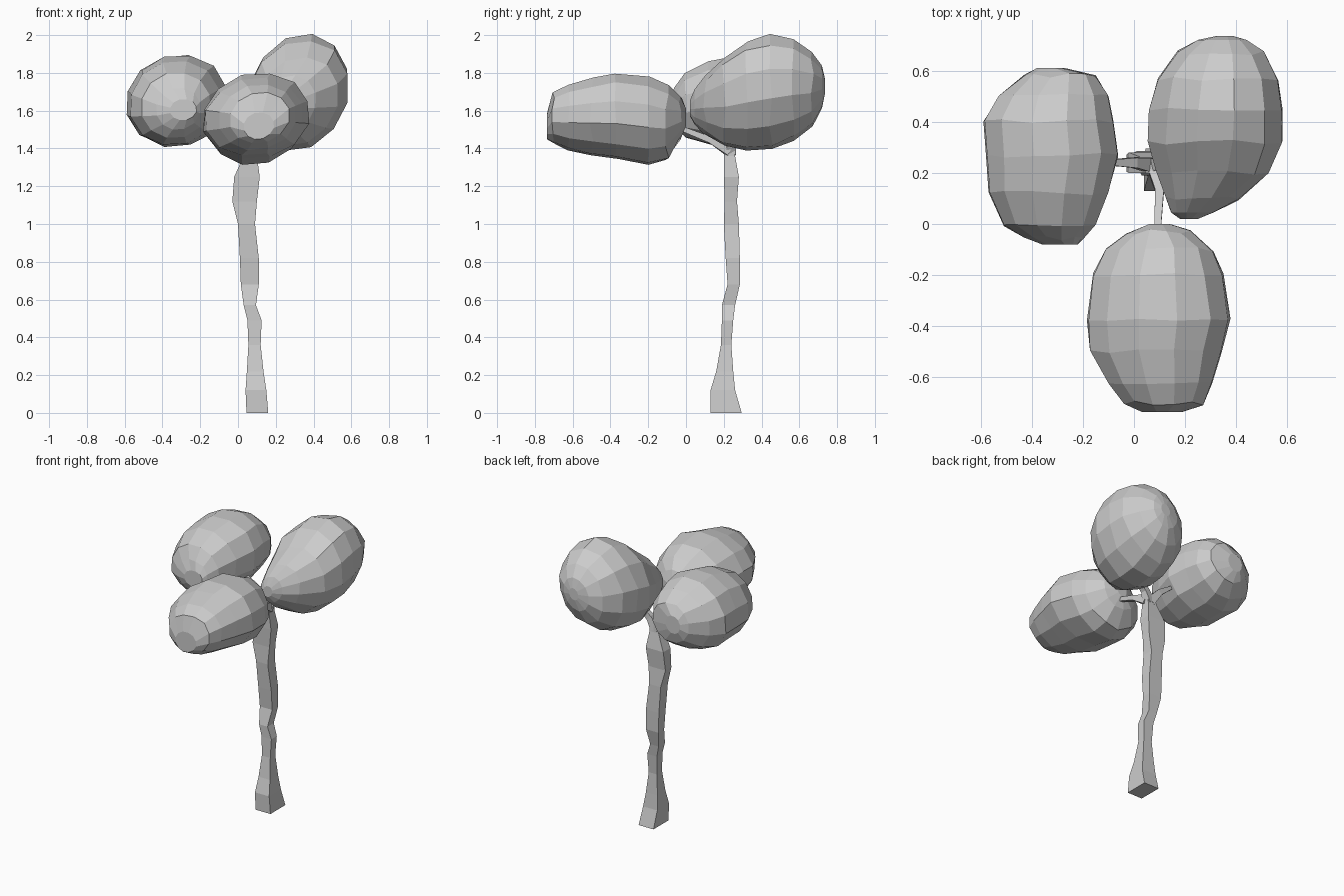
import bpy, bmesh, math, random
from mathutils import Vector

random.seed(4)


def loft(name, rings):
    """Skin a list of equal-length point rings and cap both ends, flat shaded."""
    bm = bmesh.new()
    loops = [[bm.verts.new(p) for p in ring] for ring in rings]
    n = len(loops[0])
    for a, b in zip(loops, loops[1:]):
        for i in range(n):
            j = (i + 1) % n
            bm.faces.new((a[i], a[j], b[j], b[i]))
    bm.faces.new(loops[0])
    bm.faces.new(loops[-1])
    bmesh.ops.recalc_face_normals(bm, faces=bm.faces)
    mesh = bpy.data.meshes.new(name)
    bm.to_mesh(mesh)
    bm.free()
    obj = bpy.data.objects.new(name, mesh)
    bpy.context.collection.objects.link(obj)
    return obj


def foliage(name, stations, tilt=0.0, sides=12):
    """Faceted leaf clump from sections along y: (y, x min, x max, z min, z max)."""
    rings = []
    for y, x0, x1, z0, z1 in stations:
        ring = []
        for i in range(sides):
            t = math.tau * (i + 0.5) / sides
            k = 1.025 + random.uniform(-0.02, 0.02)
            ring.append(((x0 + x1) / 2 + (x1 - x0) / 2 * k * math.cos(t),
                         y + random.uniform(-0.01, 0.01) * (x1 - x0 > 0.2),
                         (z0 + z1) / 2 + (z1 - z0) / 2 * k * math.sin(t + tilt)))
        rings.append(ring)
    return loft(name, rings)


def branch(name, points, radii):
    """Thin four-sided limb along a path."""
    pts = [Vector(p) for p in points]
    rings = []
    for i, (p, r) in enumerate(zip(pts, radii)):
        d = (pts[min(i + 1, len(pts) - 1)] - pts[max(i - 1, 0)]).normalized()
        u = d.cross(Vector((0, 0, 1))).normalized()
        v = d.cross(u)
        rings.append([p + (u * a + v * b) * r
                      for a, b in ((-1, -1), (1, -1), (1, 1), (-1, 1))])
    return loft(name, rings)


# crooked square trunk: (z, x min, x max, y min, y max)
trunk = [
    (0.00, 0.045, 0.16, 0.13, 0.295), (0.12, 0.04, 0.15, 0.13, 0.26),
    (0.22, 0.047, 0.135, 0.16, 0.25), (0.36, 0.055, 0.12, 0.185, 0.24),
    (0.49, 0.05, 0.125, 0.19, 0.25), (0.57, 0.03, 0.095, 0.19, 0.26),
    (0.68, 0.015, 0.11, 0.22, 0.285), (0.82, 0.01, 0.11, 0.21, 0.285),
    (1.00, 0.0, 0.09, 0.20, 0.28), (1.12, -0.03, 0.10, 0.205, 0.27),
    (1.25, -0.02, 0.115, 0.20, 0.28), (1.36, 0.03, 0.10, 0.20, 0.26),
    (1.43, 0.045, 0.10, 0.20, 0.255),
]
loft("trunk", [[(x0, y0, z), (x1, y0, z), (x1, y1, z), (x0, y1, z)]
               for z, x0, x1, y0, y1 in trunk])

# limbs into each clump
branch("left_branch", [(0.07, 0.23, 1.38), (0.0, 0.24, 1.47), (-0.12, 0.24, 1.56)],
       (0.03, 0.02, 0.009))
branch("front_branch", [(0.08, 0.23, 1.39), (0.10, 0.13, 1.445), (0.09, -0.06, 1.52)],
       (0.03, 0.017, 0.012))
branch("right_branch", [(0.07, 0.23, 1.38), (0.11, 0.24, 1.45), (0.22, 0.25, 1.54)],
       (0.03, 0.02, 0.015))

# three leaf clumps
foliage("front_foliage", [
    (-0.735, 0.03, 0.19, 1.45, 1.59), (-0.70, -0.04, 0.27, 1.43, 1.695),
    (-0.62, -0.10, 0.31, 1.395, 1.735), (-0.50, -0.17, 0.345, 1.365, 1.77),
    (-0.37, -0.185, 0.375, 1.345, 1.795), (-0.20, -0.165, 0.35, 1.32, 1.78),
    (-0.10, -0.11, 0.31, 1.345, 1.73), (-0.03, -0.03, 0.22, 1.45, 1.67),
    (0.0, 0.06, 0.14, 1.52, 1.61)], 0.1)
foliage("left_foliage", [
    (-0.08, -0.36, -0.22, 1.55, 1.66), (-0.055, -0.43, -0.20, 1.50, 1.72),
    (0.0, -0.51, -0.15, 1.455, 1.80), (0.12, -0.57, -0.10, 1.42, 1.86),
    (0.27, -0.58, -0.06, 1.41, 1.89), (0.40, -0.59, -0.075, 1.42, 1.89),
    (0.50, -0.53, -0.10, 1.45, 1.845), (0.58, -0.43, -0.15, 1.515, 1.78),
    (0.61, -0.38, -0.27, 1.59, 1.71)], 0.06)
foliage("right_foliage", [
    (0.02, 0.18, 0.25, 1.575, 1.65), (0.045, 0.145, 0.31, 1.53, 1.71),
    (0.10, 0.12, 0.41, 1.48, 1.785), (0.20, 0.085, 0.53, 1.415, 1.88),
    (0.32, 0.055, 0.58, 1.39, 1.965), (0.45, 0.06, 0.585, 1.40, 2.0),
    (0.57, 0.09, 0.565, 1.45, 1.975), (0.67, 0.17, 0.51, 1.52, 1.91),
    (0.72, 0.25, 0.44, 1.615, 1.835), (0.735, 0.32, 0.39, 1.69, 1.77)], 0.15)
